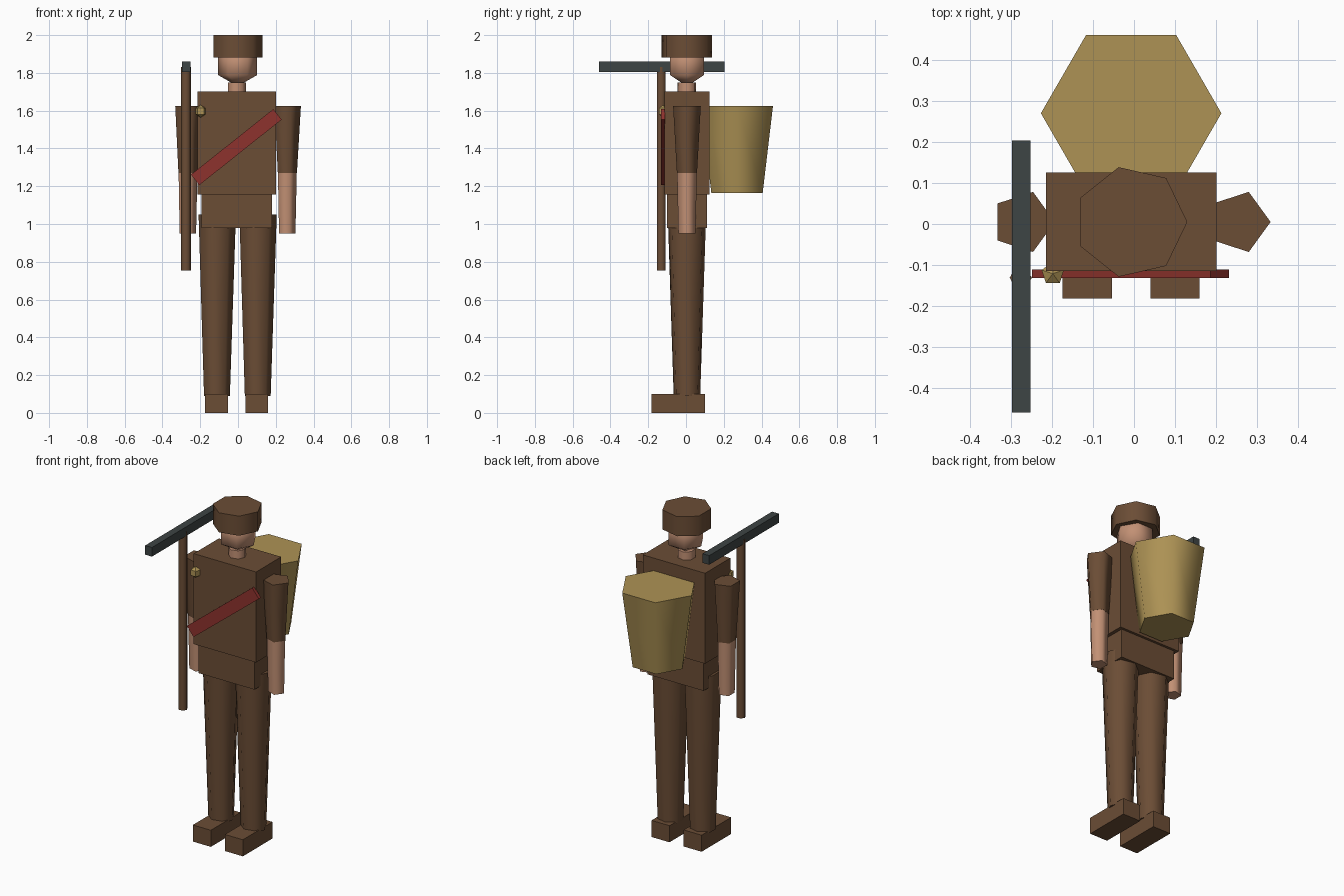
import bpy
import math

cube = bpy.data.objects.get("Cube")
if cube:
    bpy.data.objects.remove(cube, do_unlink=True)

CX, CY = -0.007, 0.005  # body axis


def material(name, r, g, b):
    m = bpy.data.materials.new(name)
    m.use_nodes = True
    m.diffuse_color = (r, g, b, 1)
    m.node_tree.nodes["Principled BSDF"].inputs["Base Color"].default_value = (r, g, b, 1)
    return m


BROWN = material("brown cloth", 0.147, 0.074, 0.036)
SKIN = material("skin", 0.54, 0.28, 0.175)
STRAW = material("straw", 0.42, 0.29, 0.09)
RED = material("red sash", 0.27, 0.032, 0.026)
STEEL = material("dark steel", 0.048, 0.058, 0.058)


def finish(name, mat, smooth=False):
    ob = bpy.context.object
    ob.name = ob.data.name = name
    ob.data.materials.append(mat)
    if smooth:
        bpy.ops.object.shade_smooth_by_angle(angle=math.radians(80))
    return ob


def box(name, mat, centre, size, tilt=0):
    bpy.ops.mesh.primitive_cube_add(size=1, location=centre, rotation=(0, tilt, 0))
    ob = finish(name, mat)
    ob.scale = size
    return ob


def tube(name, mat, x, y, z0, z1, r0, r1, sides, turn=-90):
    """Tapered prism from z0 to z1; the turn puts a corner on +x."""
    bpy.ops.mesh.primitive_cone_add(vertices=sides, radius1=r0, radius2=r1, depth=z1 - z0,
                                    location=(x, y, (z0 + z1) / 2),
                                    rotation=(0, 0, math.radians(turn)))
    return finish(name, mat, True)


def bipyramid(name, mat, centre, r, sides, turn, smooth):
    bpy.ops.mesh.primitive_uv_sphere_add(segments=sides, ring_count=2, radius=r,
                                         location=centre, rotation=(0, 0, math.radians(turn)))
    return finish(name, mat, smooth)


# Trunk
box("torso", BROWN, (CX, CY, 1.428), (0.416, 0.24, 0.546))
box("hips", BROWN, (CX, CY, 1.07), (0.375, 0.21, 0.18))

# Head, neck and cap
tube("neck", SKIN, CX, CY, 1.68, 1.75, 0.05, 0.05, 7)
bipyramid("head", SKIN, (CX + 0.005, CY, 1.848), 0.119, 6, 30, True)
tube("cap", BROWN, CX, CY, 1.882, 2.0, 0.137, 0.137, 7)

# Limbs
for side, s in (("left", 1), ("right", -1)):
    leg_x, arm_x = CX + s * 0.108, CX + s * 0.263
    tube(side + "_leg", BROWN, leg_x, CY, 0.09, 1.05, 0.072, 0.104, 7)
    box(side + "_boot", BROWN, (leg_x - s * 0.001, -0.041, 0.05), (0.12, 0.282, 0.1))
    tube(side + "_sleeve", BROWN, arm_x, CY, 1.27, 1.625, 0.056, 0.077, 5)
    tube(side + "_forearm", SKIN, arm_x, CY, 0.95, 1.27, 0.048, 0.055, 5)

# Basket on the back
tube("back_basket", STRAW, CX, 0.27, 1.165, 1.625, 0.157, 0.22, 6)

# Sash and brooch on the chest
box("sash", RED, (-0.009, -0.121, 1.407), (0.557, 0.021, 0.071), math.radians(-38.5))
bipyramid("brooch", STRAW, (-0.198, -0.121, 1.597), 0.033, 5, 0, False)

# Pickaxe
tube("pick_handle", BROWN, -0.276, -0.131, 0.755, 1.83, 0.027, 0.027, 6)
box("pick_head", STEEL, (-0.275, -0.128, 1.832), (0.045, 0.664, 0.055))
